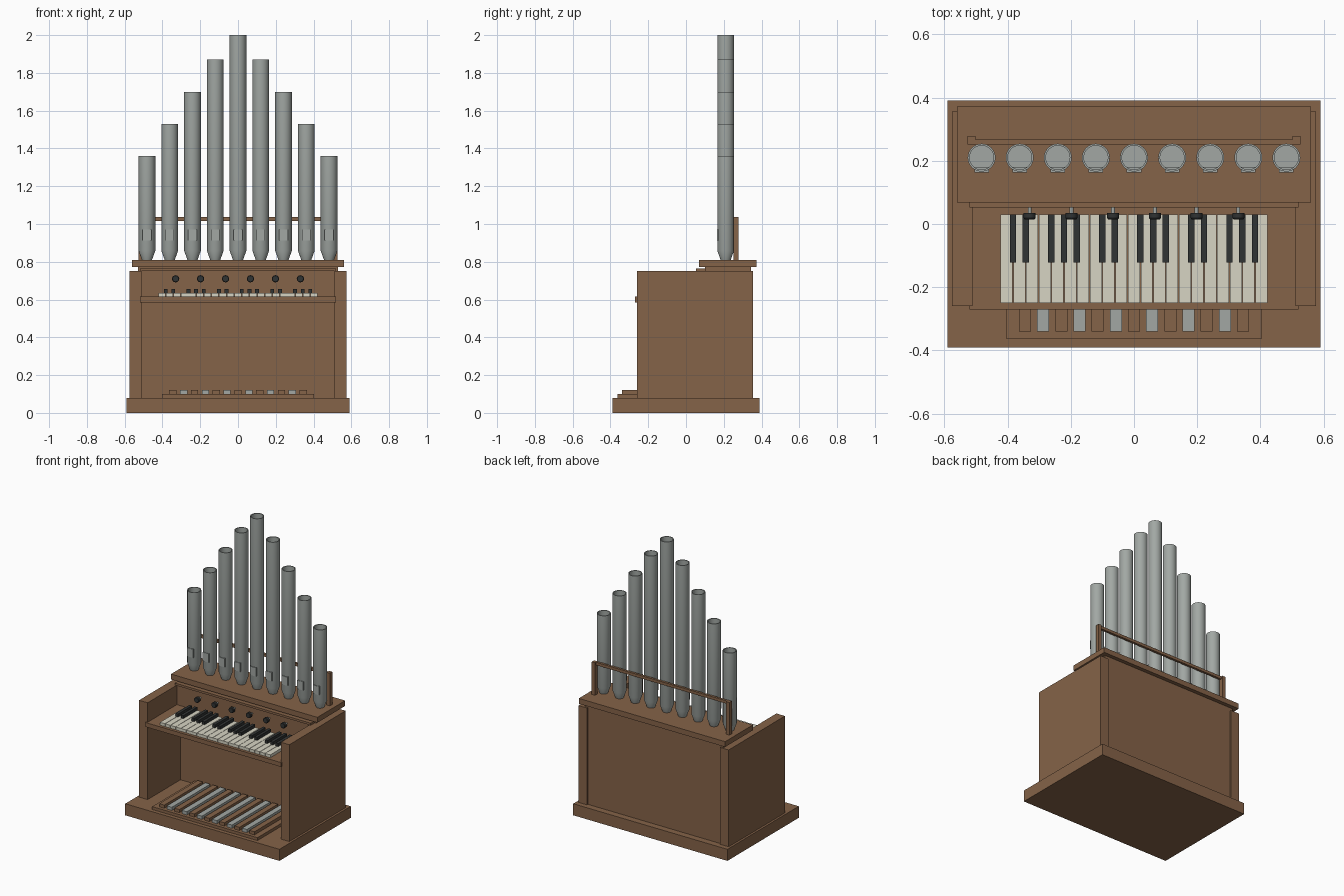
import bpy, bmesh, math

if "Cube" in bpy.data.objects:
    bpy.data.objects.remove(bpy.data.objects["Cube"])


def material(name, rgb):
    m = bpy.data.materials.new(name)
    m.diffuse_color = (*rgb, 1)
    m.use_nodes = True
    m.node_tree.nodes["Principled BSDF"].inputs["Base Color"].default_value = m.diffuse_color
    return m


WOOD = material("wood", (0.235, 0.125, 0.065))
METAL = material("metal", (0.36, 0.39, 0.37))
IVORY = material("ivory", (0.68, 0.66, 0.55))
EBONY = material("ebony", (0.03, 0.033, 0.033))


def finish(name, bm, mat):
    bmesh.ops.recalc_face_normals(bm, faces=bm.faces)
    me = bpy.data.meshes.new(name)
    bm.to_mesh(me)
    bm.free()
    me.materials.append(mat)
    ob = bpy.data.objects.new(name, me)
    bpy.context.collection.objects.link(ob)
    return ob


def box(name, x, y, z, mat=WOOD):
    """Box from (min, max) pairs per axis."""
    bm = bmesh.new()
    bmesh.ops.create_cube(bm, size=1)
    for v in bm.verts:
        v.co = [r[0] if c < 0 else r[1] for c, r in zip(v.co, (x, y, z))]
    return finish(name, bm, mat)


def lathe(name, profile, loc, mat, segments=32, axis="Z"):
    """Solid of revolution from (radius, height) points, closed at both ends."""
    bm = bmesh.new()
    rings = []
    for r, h in profile:
        ring = []
        for i in range(segments):
            a = math.tau * i / segments
            ring.append(bm.verts.new((r * math.cos(a), r * math.sin(a), h)))
        rings.append(ring)
    for lo, hi in zip(rings, rings[1:]):
        for i in range(segments):
            j = (i + 1) % segments
            bm.faces.new((lo[i], lo[j], hi[j], hi[i]))
    bm.faces.new(rings[0])
    bm.faces.new(rings[-1])
    ob = finish(name, bm, mat)
    ob.location = loc
    if axis == "Y":
        ob.rotation_euler.x = math.pi / 2   # height points to -y
    bpy.ops.object.select_all(action="DESELECT")
    ob.select_set(True)
    bpy.context.view_layer.objects.active = ob
    bpy.ops.object.shade_smooth_by_angle(angle=math.radians(25))
    return ob


# Case
box("base_plinth", (-0.59, 0.59), (-0.39, 0.39), (0, 0.08))
for s, side in ((-1, "left"), (1, "right")):
    box(f"{side}_side_panel", sorted((s * 0.51, s * 0.575)), (-0.26, 0.355), (0.08, 0.75))
box("case_back", (-0.51, 0.51), (0.1, 0.345), (0.08, 0.752))
box("top_moulding", (-0.53, 0.53), (0.1, 0.345), (0.75, 0.775))
box("wind_chest_top", (-0.56, 0.56), (0.068, 0.372), (0.773, 0.81))

# Stop panel above the keys
box("stop_panel", (-0.51, 0.51), (0.06, 0.1), (0.615, 0.75))
box("stop_panel_ledge", (-0.52, 0.52), (0.052, 0.1), (0.75, 0.765))
for i in range(6):
    x = (i - 2.5) * 0.132
    lathe("stop_shaft", [(0.006, 0), (0.006, 0.03)], (x, 0.062, 0.71), METAL, 12, "Y")
    lathe("stop_knob", [(0.019, 0), (0.019, 0.016), (0.016, 0.02)],
          (x, 0.035, 0.71), EBONY, 20, "Y")

# Keyboard: three octaves
box("key_desk", (-0.52, 0.52), (-0.27, 0.1), (0.585, 0.615))
pitch = 0.0403
for i in range(21):
    x = (i - 10.5) * pitch
    box("white_key", (x + 0.0012, x + pitch - 0.0012), (-0.25, 0.03), (0.615, 0.635), IVORY)
    if i % 7 in (1, 2, 4, 5, 6):
        box("black_key", (x - 0.01, x + 0.01), (-0.122, 0.03), (0.633, 0.656), EBONY)

# Pedal board
box("pedal_board", (-0.403, 0.403), (-0.363, 0.1), (0.08, 0.1))
for i in range(13):
    x = (i - 6) * 0.0575
    box("pedal", (x - 0.019, x + 0.019), (-0.34, 0.08), (0.1, 0.122),
        METAL if i % 2 else WOOD)

# Pipes: conical foot, hollow body, mouth plate
tops = [2.0, 1.87, 1.70, 1.53, 1.36]
for i in range(-4, 5):
    x, top = i * 0.1205, tops[abs(i)]
    lathe("pipe", [(0.026, 0.808), (0.044, 0.858), (0.044, top), (0.038, top), (0.038, 0.87)],
          (x, 0.21, 0), METAL)
    box("pipe_mouth", (x - 0.023, x + 0.023), (0.163, 0.18), (0.912, 0.972), METAL)

# Support rail behind the pipes
for s, side in ((-1, "left"), (1, "right")):
    box(f"{side}_rail_post", sorted((s * 0.502, s * 0.527)), (0.252, 0.278), (0.81, 1.036))
box("pipe_rail", (-0.51, 0.51), (0.252, 0.268), (1.016, 1.036))
